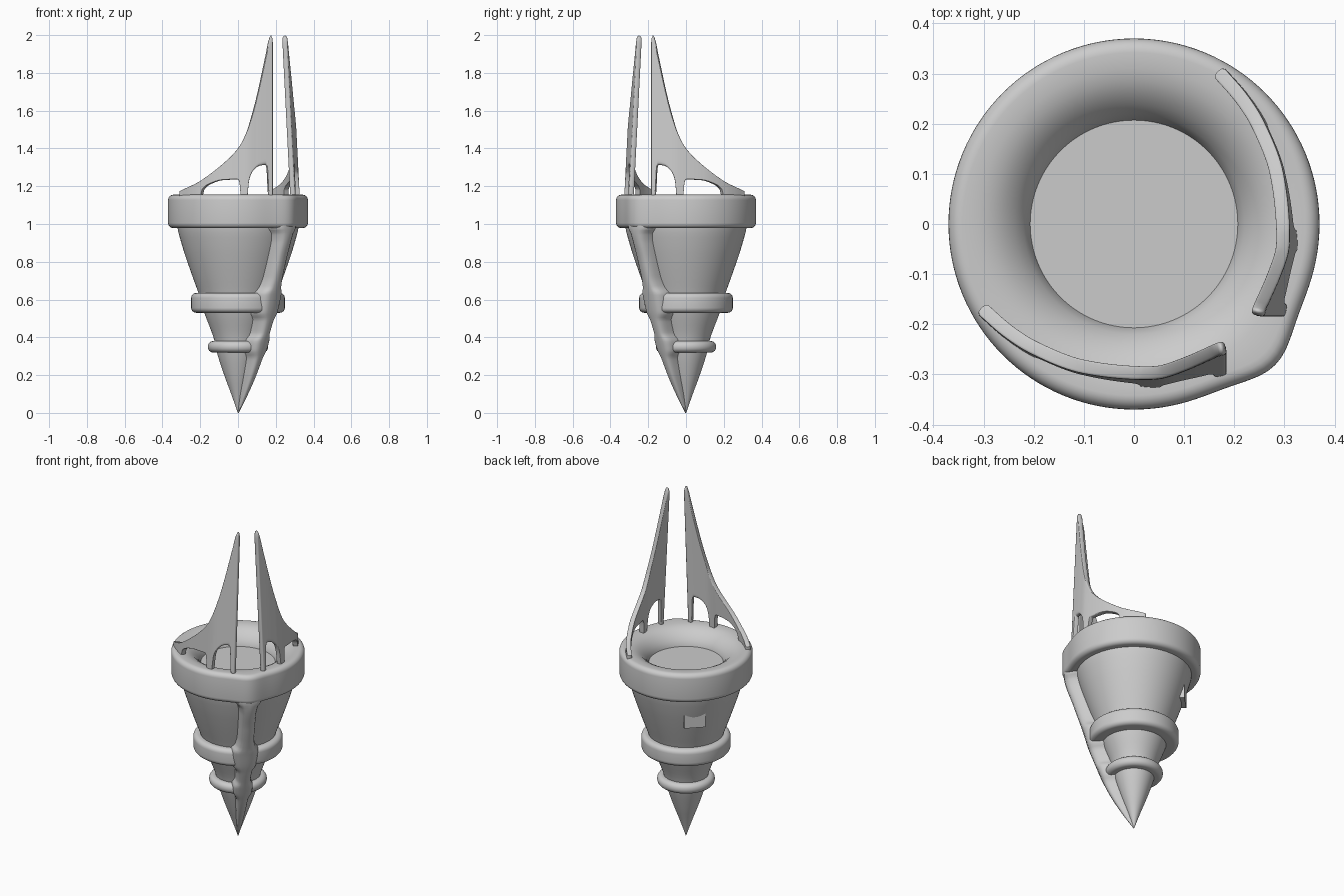
import bpy, bmesh, math
from mathutils import Vector

if "Cube" in bpy.data.objects:
    bpy.data.objects.remove(bpy.data.objects["Cube"])

DIAG = -math.pi / 4          # direction of the keel; the model mirrors about it


def interp(pts, x):
    """Smooth monotone interpolation through (x, y) points."""
    if x <= pts[0][0]:
        return pts[0][1]
    if x >= pts[-1][0]:
        return pts[-1][1]
    n = len(pts)
    sl = [(pts[i + 1][1] - pts[i][1]) / (pts[i + 1][0] - pts[i][0]) for i in range(n - 1)]

    def tan(i):
        if i == 0 or i == n - 1:
            return sl[min(i, n - 2)]
        a, b = sl[i - 1], sl[i]
        return 0 if a * b <= 0 else 2 * a * b / (a + b)

    i = max(k for k in range(n - 1) if pts[k][0] <= x)
    h = pts[i + 1][0] - pts[i][0]
    t = (x - pts[i][0]) / h
    return ((1 + 2 * t) * (1 - t) ** 2 * pts[i][1] + t * (1 - t) ** 2 * h * tan(i)
            + t * t * (3 - 2 * t) * pts[i + 1][1] + t * t * (t - 1) * h * tan(i + 1))


def finish(name, bm, angle=40):
    bmesh.ops.recalc_face_normals(bm, faces=bm.faces)
    me = bpy.data.meshes.new(name)
    bm.to_mesh(me)
    bm.free()
    ob = bpy.data.objects.new(name, me)
    bpy.context.collection.objects.link(ob)
    bpy.ops.object.select_all(action='DESELECT')
    ob.select_set(True)
    bpy.context.view_layer.objects.active = ob
    bpy.ops.object.shade_smooth_by_angle(angle=math.radians(angle))
    return ob


def loft(bm, rings, close=False):
    """Join closed rings of points; cap the ends, or join last to first."""
    vs = [[bm.verts.new(p) for p in r] for r in rings]
    n = len(vs[0])
    for a, b in zip(vs, vs[1:] + (vs[:1] if close else [])):
        for i in range(n):
            bm.faces.new((a[i], a[(i + 1) % n], b[(i + 1) % n], b[i]))
    if not close:
        bm.faces.new(vs[0])
        bm.faces.new(vs[-1])


def lathe(name, profile, bump=0.0, close=False, n=128):
    """Revolve (r, z); bump pushes the outer wall out toward the keel."""
    bm = bmesh.new()
    rings = []
    for r, z in profile:
        ring = []
        for i in range(n):
            a = 2 * math.pi * i / n
            d = math.degrees(math.atan2(math.sin(a - DIAG), math.cos(a - DIAG)))
            k = max(0, min(1, (r - 0.3) / 0.05))
            rr = r + bump * k * math.exp(-(d / 8.5) ** 2 / 2)
            ring.append((rr * math.cos(a), rr * math.sin(a), z))
        rings.append(ring)
    loft(bm, rings, close)
    return finish(name, bm)


def band(ro, ri, z0, z1, c):
    """Closed band profile with rounded outer corners."""
    p = [(ri, z0)]
    for zc, a0 in ((z0 + c, -90), (z1 - c, 0)):
        for k in range(7):
            a = math.radians(a0 + 15 * k)
            p.append((ro - c + c * math.cos(a), zc + c * math.sin(a)))
    return p + [(ri, z1)]


# Tapering core
core = [(0, 0.001), (0.1, 0.036), (0.2, 0.073), (0.33, 0.114), (0.38, 0.124),
        (0.53, 0.178), (0.63, 0.208), (0.72, 0.24), (0.8, 0.268), (0.9, 0.300),
        (0.98, 0.320), (1.03, 0.325)]
lathe("core", [(interp(core, 1.03 * i / 40), 1.03 * i / 40) for i in range(41)])

# Top collar with dished opening, and its floor
collar = [(0.20, 1.0), (0.30, 0.978)] + band(0.37, 0.30, 0.978, 1.155, 0.028)[1:-1]
collar += [(0.31, 1.153), (0.285, 1.147), (0.26, 1.134), (0.238, 1.115),
           (0.22, 1.093), (0.209, 1.07), (0.205, 1.05)]
lathe("top_collar", collar, bump=0.028, close=True)
lathe("collar_floor", [(0.23, 1.02), (0.23, 1.06)])

# Lower rings
lathe("middle_ring", band(0.248, 0.16, 0.53, 0.635, 0.027), close=True)
lathe("lower_ring", band(0.16, 0.09, 0.32, 0.38, 0.028), close=True)

# Keel strut running down the front-right corner
reach = [(0.0, 0.004), (0.1, 0.068), (0.2, 0.125), (0.3, 0.172), (0.38, 0.203),
         (0.53, 0.257), (0.63, 0.285), (0.8, 0.338), (0.98, 0.39), (1.06, 0.393)]
width = [(0.0, 0.002), (0.1, 0.015), (0.2, 0.025), (0.29, 0.034), (0.33, 0.052),
         (0.38, 0.056), (0.42, 0.04), (0.49, 0.046), (0.53, 0.068), (0.63, 0.075),
         (0.665, 0.055), (0.72, 0.047), (0.9, 0.05), (0.95, 0.06), (0.98, 0.082),
         (1.06, 0.085)]
bm = bmesh.new()
rings = []
for j in range(91):
    z = 1.06 * j / 90
    d, w = interp(reach, z), interp(width, z)
    ring = []
    for i in range(24):
        a = 2 * math.pi * i / 24
        c, s = math.cos(a), math.sin(a)
        u = 0.62 * d + 0.38 * d * math.copysign(abs(c) ** 0.6, c)
        v = w * math.copysign(abs(s) ** 0.6, s)
        ring.append((u * math.cos(DIAG) - v * math.sin(DIAG),
                     u * math.sin(DIAG) + v * math.cos(DIAG), z))
    rings.append(ring)
loft(bm, rings)
finish("keel_strut", bm, 60)

# Small tab on the back of the core
bm = bmesh.new()
bmesh.ops.create_cube(bm, size=1)
back = Vector((-math.sqrt(0.5), math.sqrt(0.5), 0))
side = Vector((math.sqrt(0.5), math.sqrt(0.5), 0))
for v in bm.verts:
    v.co = back * (0.24 + 0.092 * v.co.x) + side * (0.12 * v.co.y) + Vector((0, 0, 0.832 + 0.085 * v.co.z))
finish("back_tab", bm, 30)

# Pair of curved sail fins standing on the collar on slim posts
top_edge = [(-0.305, 1.172), (-0.2, 1.225), (-0.1, 1.30), (0, 1.40), (0.04, 1.475),
            (0.08, 1.6), (0.105, 1.7), (0.13, 1.815), (0.15, 1.91), (0.165, 1.985),
            (0.175, 2.008), (0.184, 1.97)]
low_edge = [(-0.305, 1.14), (-0.195, 1.14), (-0.185, 1.18), (-0.16, 1.205), (-0.08, 1.232),
            (0.0, 1.235), (0.01, 1.215), (0.016, 1.13), (0.05, 1.13), (0.056, 1.22),
            (0.075, 1.275), (0.115, 1.308), (0.148, 1.312), (0.155, 1.27),
            (0.161, 1.13), (0.184, 1.13)]
path = [(-0.305, -0.168), (-0.25, -0.217), (-0.2, -0.25), (-0.1, -0.292), (0, -0.309),
        (0.05, -0.313), (0.1, -0.306), (0.184, -0.288)]
cols = sorted({round(-0.305 + 0.489 * i / 60, 4) for i in range(61)}
              | {p[0] for p in low_edge} | {0.013, 0.053, 0.158})
cols = [c for i, c in enumerate(cols) if i == 0 or c - cols[i - 1] > 0.0015]
ROWS = 26
for name, flip in (("front_fin", False), ("right_fin", True)):
    bm = bmesh.new()
    grid = []
    for x in cols:
        zt, zb = interp(top_edge, x), interp(low_edge, x)
        col = []
        for r in range(ROWS + 1):
            z = zb + (zt - zb) * r / ROWS
            y = interp(path, x) + 0.043 * (z - 1.15) / 0.85
            col.append(bm.verts.new((-y, -x, z) if flip else (x, y, z)))
        grid.append(col)
    for a, b in zip(grid, grid[1:]):
        for r in range(ROWS):
            bm.faces.new((a[r], b[r], b[r + 1], a[r + 1]))
    fin = finish(name, bm, 80)
    thick = fin.modifiers.new("thickness", 'SOLIDIFY')
    thick.thickness, thick.offset = 0.027, 0
    sub = fin.modifiers.new("rounding", 'SUBSURF')
    sub.levels = sub.render_levels = 1
